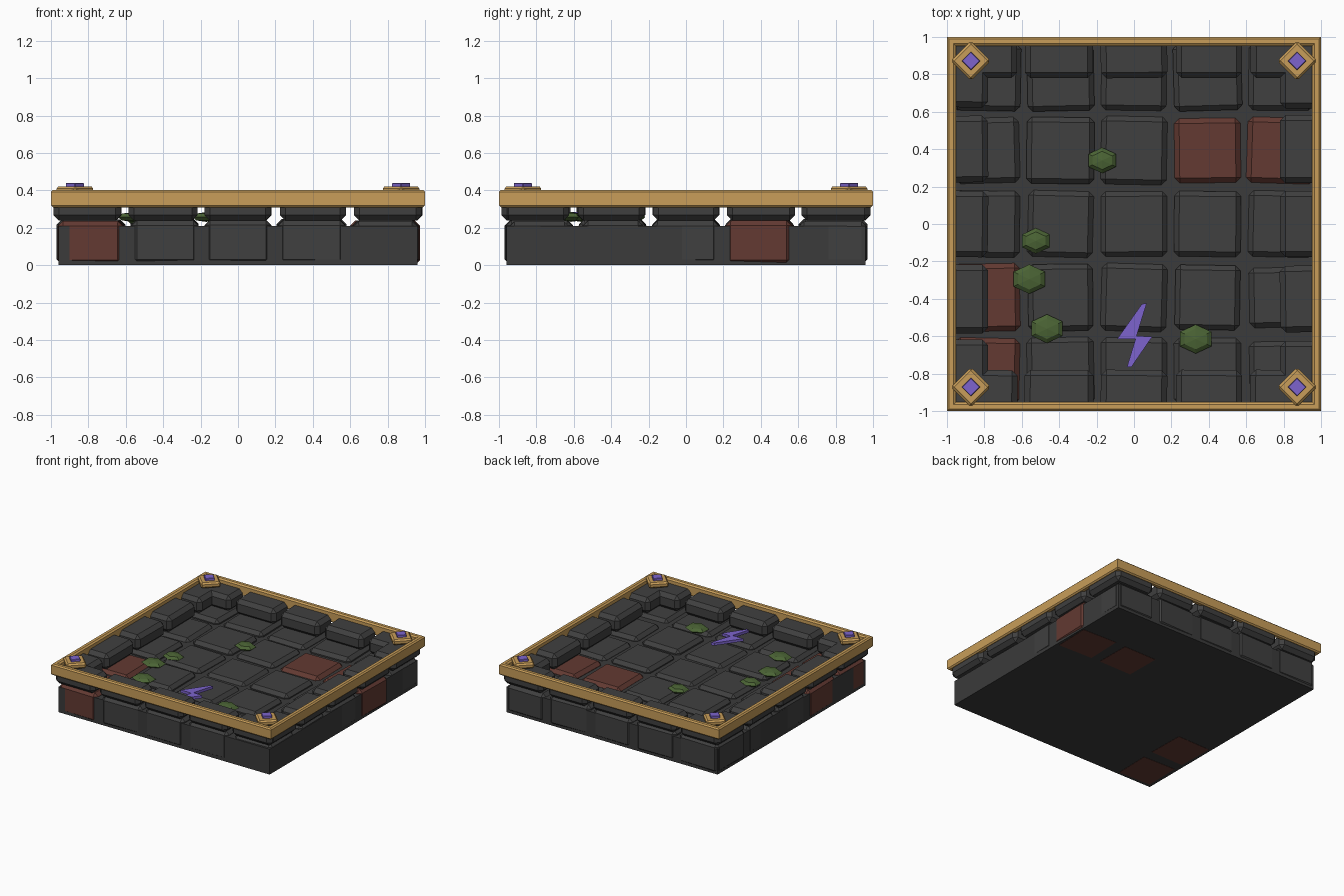
import bpy, bmesh, math, random
from mathutils import Matrix, Vector

if "Cube" in bpy.data.objects:
    bpy.data.objects.remove(bpy.data.objects["Cube"])

random.seed(4)


def material(name, rgb):
    m = bpy.data.materials.new(name)
    m.diffuse_color = (*rgb, 1)
    m.use_nodes = True
    m.node_tree.nodes["Principled BSDF"].inputs["Base Color"].default_value = m.diffuse_color
    return m


STONE = material("dark stone", (0.051, 0.051, 0.051))
MORTAR = material("mortar", (0.043, 0.043, 0.043))
BRICK = material("red brick", (0.125, 0.042, 0.032))
GOLD = material("gold", (0.58, 0.34, 0.10))
PURPLE = material("purple crystal", (0.205, 0.127, 0.61))
MOSS = material("moss green", (0.07, 0.127, 0.035))


def add(name, bm, mat, matrix=Matrix()):
    bmesh.ops.recalc_face_normals(bm, faces=bm.faces)
    mesh = bpy.data.meshes.new(name)
    bm.to_mesh(mesh)
    bm.free()
    mesh.materials.append(mat)
    ob = bpy.data.objects.new(name, mesh)
    ob.matrix_world = matrix
    bpy.context.collection.objects.link(ob)
    return ob


def block(name, size, centre, mat, bevel=0.0, turn=0.0):
    """Chamfered box, turned about z (degrees)."""
    bm = bmesh.new()
    bmesh.ops.create_cube(bm, size=1)
    bmesh.ops.scale(bm, vec=size, verts=bm.verts)
    if bevel:
        bmesh.ops.bevel(bm, geom=bm.edges[:], offset=bevel, segments=1,
                        profile=0.5, affect='EDGES')
    place = Matrix.Translation(centre) @ Matrix.Rotation(math.radians(turn), 4, 'Z')
    return add(name, bm, mat, place)


# Mortar slab under the floor
block("base_slab", (1.92, 1.92, 0.208), (0, 0, 0.105), MORTAR)

# Floor tiles, five by five, slightly irregular
STEP = 0.393
red_tiles = {(0, 0), (0, 1), (3, 3), (4, 3)}
for i in range(5):
    for j in range(5):
        top = random.uniform(0.234, 0.248)
        w, d = (0.355 + random.uniform(-0.01, 0.01) for _ in range(2))
        if i == 4 and j < 2:
            w, d = 0.34, 0.32
        red = (i, j) in red_tiles
        bottom = 0.0 if red else 0.004
        block(f"floor_tile_{i}_{j}", (w, d, top - bottom),
              ((i - 2) * STEP, (j - 2) * STEP, (top + bottom) / 2),
              BRICK if red else STONE, 0.027, random.uniform(-1.8, 1.8))

# Raised rim stones along the four sides
for side in range(4):
    spin = Matrix.Rotation(side * math.pi / 2, 4, 'Z')
    for i in range(5):
        centre = spin @ Vector(((i - 2) * STEP * 1.02, -0.883, 0.302))
        block(f"rim_stone_{side}_{i}",
              (0.36 + random.uniform(-0.008, 0.008), 0.205, 0.128), centre,
              STONE, 0.03, side * 90 + random.uniform(-0.8, 0.8))

# Gold frame: chamfered profile carried round a square
profile = [(1.0, 0.32), (1.0, 0.392), (0.99, 0.402), (0.966, 0.402),
           (0.953, 0.392), (0.953, 0.32), (0.966, 0.31), (0.99, 0.31)]
bm = bmesh.new()
rings = [[bm.verts.new((sx * r, sy * r, z)) for r, z in profile]
         for sx, sy in ((-1, -1), (1, -1), (1, 1), (-1, 1))]
n = len(profile)
for k in range(4):
    a, b = rings[k], rings[(k + 1) % 4]
    for p in range(n):
        q = (p + 1) % n
        bm.faces.new((a[p], b[p], b[q], a[q]))
add("gold_frame", bm, GOLD)

# Corner plates with crystals
for sx in (-1, 1):
    for sy in (-1, 1):
        x, y = 0.872 * sx, 0.872 * sy
        block("corner_plate", (0.15, 0.15, 0.045), (x, y, 0.399), GOLD, 0.012, 45)
        block("corner_crystal", (0.07, 0.07, 0.04), (x, y, 0.42), PURPLE, 0.003, 45)

# Moss clumps: flattened six-sided domes
for x, y, z, r in ((-0.17, 0.34, 0.258, 0.086), (-0.525, -0.09, 0.243, 0.085),
                   (-0.56, -0.295, 0.258, 0.098), (-0.465, -0.56, 0.258, 0.096),
                   (0.33, -0.615, 0.258, 0.097)):
    bm = bmesh.new()
    bmesh.ops.create_uvsphere(bm, u_segments=6, v_segments=4, radius=1)
    bmesh.ops.scale(bm, vec=(r, r * 0.8, 0.026), verts=bm.verts)
    add("moss_clump", bm, MOSS, Matrix.Translation((x, y, z)))

# Zigzag bolt inlay hovering just above the floor
outline = [(0.068, -0.423), (0.042, -0.428), (-0.09, -0.615), (0.008, -0.615),
           (-0.038, -0.765), (-0.014, -0.765), (0.097, -0.603), (0.014, -0.598)]
bm = bmesh.new()
face = bm.faces.new([bm.verts.new((x, y, 0.262)) for x, y in outline])
grown = bmesh.ops.extrude_face_region(bm, geom=[face])["geom"]
bmesh.ops.translate(bm, vec=(0, 0, 0.022),
                    verts=[v for v in grown if isinstance(v, bmesh.types.BMVert)])
add("zigzag_bolt", bm, PURPLE)
